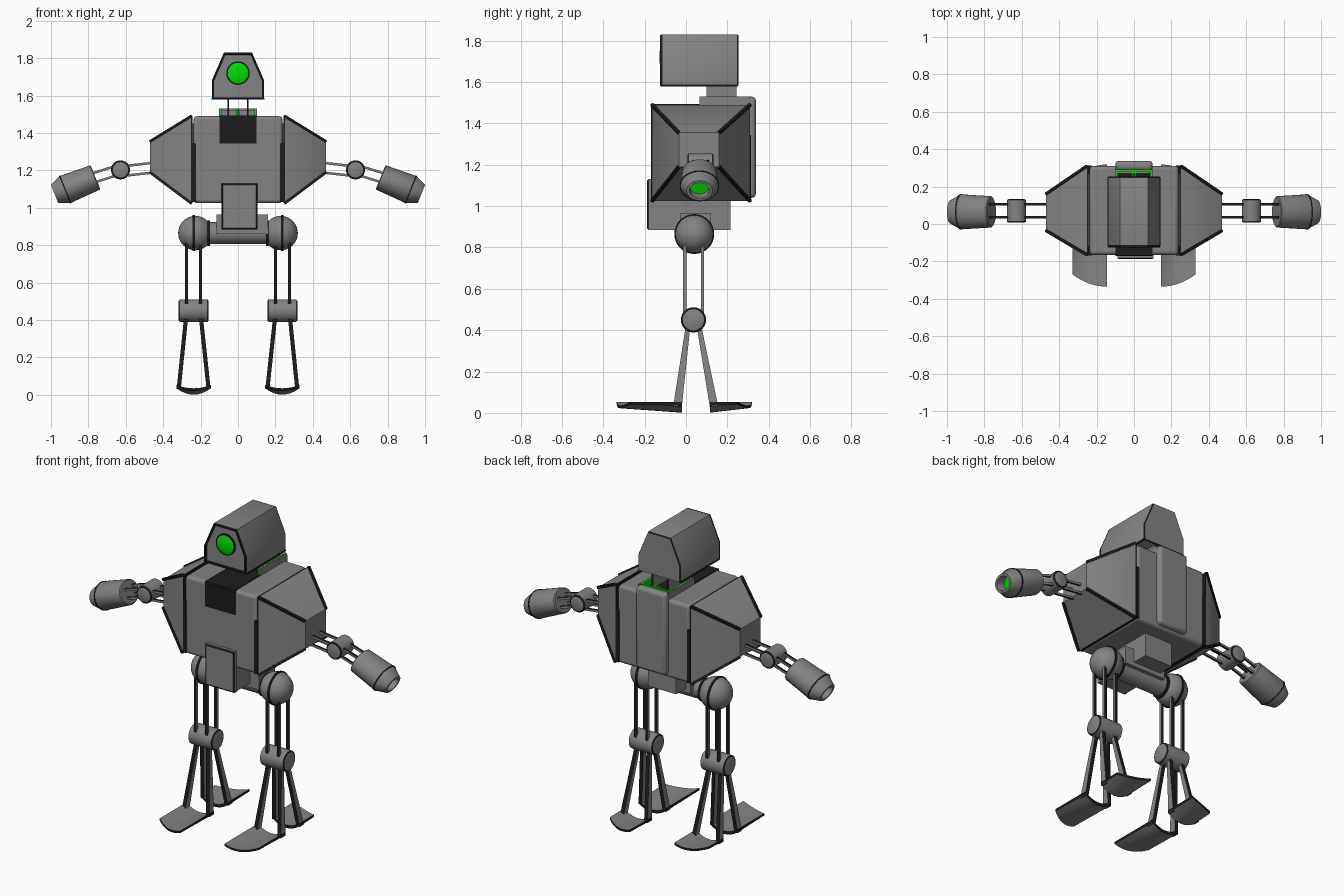
import bpy, bmesh, math
from mathutils import Vector as V

if "Cube" in bpy.data.objects:
    bpy.data.objects.remove(bpy.data.objects["Cube"])


def material(name, rgb):
    m = bpy.data.materials.new(name)
    m.diffuse_color = (*rgb, 1)
    m.use_nodes = True
    m.node_tree.nodes["Principled BSDF"].inputs["Base Color"].default_value = m.diffuse_color
    return m


MATS = [material("steel_grey", (0.23, 0.23, 0.23)),
        material("black_trim", (0.012, 0.012, 0.012)),
        material("green_glow", (0.0, 0.75, 0.0))]
GREY, DARK, GREEN = 0, 1, 2


def finish(name, bm, rule=GREY, bevel=0):
    """Turn a bmesh into an object; rule is a material or a function of the face."""
    bmesh.ops.recalc_face_normals(bm, faces=bm.faces[:])
    bm.normal_update()
    for f in bm.faces:
        f.material_index = rule(f) if callable(rule) else rule
    me = bpy.data.meshes.new(name)
    bm.to_mesh(me)
    bm.free()
    for m in MATS:
        me.materials.append(m)
    ob = bpy.data.objects.new(name, me)
    bpy.context.collection.objects.link(ob)
    if bevel:
        b = ob.modifiers.new("bevel", 'BEVEL')
        b.width, b.segments = bevel, 3
    bpy.ops.object.select_all(action='DESELECT')
    ob.select_set(True)
    bpy.context.view_layer.objects.active = ob
    bpy.ops.object.shade_smooth_by_angle(angle=math.radians(35))
    return ob


def loft(name, rings, rule=GREY, bevel=0):
    """Skin a list of equal-length point rings and cap both ends."""
    bm = bmesh.new()
    vs = [[bm.verts.new(p) for p in r] for r in rings]
    n = len(vs[0])
    for a, b in zip(vs, vs[1:]):
        for i in range(n):
            j = (i + 1) % n
            bm.faces.new((a[i], a[j], b[j], b[i]))
    bm.faces.new(vs[0])
    bm.faces.new(vs[-1])
    return finish(name, bm, rule, bevel)


def box(name, x, y, z, rule=GREY, bevel=0):
    ring = lambda h: [(x[0], y[0], h), (x[1], y[0], h), (x[1], y[1], h), (x[0], y[1], h)]
    return loft(name, [ring(z[0]), ring(z[1])], rule, bevel)


def turned(name, p0, p1, prof, rule=GREY, n=32, stretch=1, phase=0):
    """Turn (distance fraction, radius) pairs around the line p0-p1."""
    p0, p1 = V(p0), V(p1)
    d = (p1 - p0).normalized()
    u = V((0, 1, 0)) if abs(d.y) < 0.9 else V((1, 0, 0))
    u = (u - d * u.dot(d)).normalized()
    w = d.cross(u)
    ang = [2 * math.pi * i / n + phase for i in range(n)]
    return loft(name, [[p0.lerp(p1, t) + u * math.cos(a) * r * stretch + w * math.sin(a) * r
                        for a in ang] for t, r in prof], rule)


def bar(name, p0, p1, width, rule=DARK):
    r = width / math.sqrt(2)
    return turned(name, p0, p1, [(0, r), (1, r)], rule, 4, 1, math.pi / 4)


def ball(name, c, r, rule=GREY):
    bm = bmesh.new()
    bmesh.ops.create_uvsphere(bm, u_segments=32, v_segments=16, radius=r)
    bmesh.ops.translate(bm, vec=c, verts=bm.verts[:])
    return finish(name, bm, rule)


side_grey = lambda f: GREY if abs(f.normal.x) > 0.7 else DARK
front_grey = lambda f: GREY if abs(f.normal.y) > 0.7 else DARK

# Head shell with a recessed, dark-rimmed front
outline = [(-0.14, 1.58), (0.14, 1.58), (0.14, 1.68), (0.075, 1.83), (-0.075, 1.83), (-0.14, 1.68)]


def head_ring(y, k):
    return [(x * k, y, 1.70 + (z - 1.70) * k) for x, z in outline]


def head_rule(f):
    y = f.calc_center_median().y
    return DARK if y < -0.1125 or 0.247 < y < 0.2549 else GREY


loft("head", [head_ring(-0.112, 0.91), head_ring(-0.125, 0.92), head_ring(-0.125, 0.985),
              head_ring(-0.113, 1), head_ring(0.247, 1), head_ring(0.255, 0.97)],
     lambda f: GREY if len(f.verts) > 4 else head_rule(f))
for s in (-1, 1):
    bar("head_bottom_seam", (s * 0.137, -0.12, 1.583), (s * 0.137, 0.25, 1.583), 0.009)
turned("eye_ring", (0, -0.112, 1.72), (0, -0.12, 1.72), [(0, 0.063), (1, 0.063)], DARK)
turned("eye", (0, -0.112, 1.72), (0, -0.129, 1.72),
       [(0, 0.056), (0.5, 0.055), (0.75, 0.043), (0.92, 0.025), (1, 0.004)], GREEN)

# Neck plates
for s in (-1, 1):
    box("neck_plate", (s * 0.052 - 0.005, s * 0.052 + 0.005), (0.10, 0.245), (1.46, 1.59), side_grey)

# Torso with dark collar plates
box("torso", (-0.237, 0.237), (-0.165, 0.31), (1.025, 1.49), GREY, 0.018)
box("collar_front", (-0.1, 0.1), (-0.170, -0.15), (1.345, 1.48), DARK)
box("collar_top", (-0.1, 0.1), (-0.168, 0.27), (1.48, 1.494), DARK)

# Back hump, open channel rails and green channel lines
box("back_hump", (-0.1, 0.1), (0.285, 0.338), (1.04, 1.53), GREY, 0.02)
for s in (-1, 1):
    box("channel_rail", (s * 0.097 - 0.004, s * 0.097 + 0.004), (0.065, 0.31), (1.47, 1.53))
    box("channel_glow", (s * 0.089 - 0.004, s * 0.089 + 0.004), (0.067, 0.285), (1.485, 1.531), GREEN)
    box("channel_middle_glow", (s * 0.008 - 0.004, s * 0.008 + 0.004), (0.255, 0.285), (1.485, 1.53), GREEN)
box("channel_back", (-0.09, 0.09), (0.27, 0.3), (1.48, 1.522))
box("channel_back_glow", (-0.093, 0.093), (0.28, 0.292), (1.522, 1.531),
    lambda f: GREY if f.normal.y < -0.7 else GREEN)

# Pelvis block, front plate with dark chamfer, and hip axle
box("pelvis", (-0.085, 0.1), (-0.17, 0.215), (0.885, 1.04))
plate = lambda y, d: [(-0.088 + d, y, 0.885 + d), (0.105 - d, y, 0.885 + d),
                      (0.105 - d, y, 1.13 - d), (-0.088 + d, y, 1.13 - d)]
loft("front_plate", [plate(-0.16, 0), plate(-0.182, 0), plate(-0.188, 0.008)],
     lambda f: DARK if -0.187 < f.calc_center_median().y < -0.183 else GREY)
box("axle_housing", (-0.115, 0.16), (-0.03, 0.12), (0.86, 0.965))
turned("hip_axle", (-0.2, 0.04, 0.865), (0.2, 0.04, 0.865), [(0, 0.058), (1, 0.058)])


def shoulder(s):
    quad = lambda x, y0, y1, z0, z1: [V((s * x, y, z)) for y, z in ((y0, z0), (y1, z0), (y1, z1), (y0, z1))]
    inner = quad(0.25, -0.165, 0.31, 1.025, 1.49)
    outer = quad(0.47, -0.035, 0.16, 1.19, 1.355)
    loft("shoulder", [quad(0.244, -0.165, 0.31, 1.025, 1.49), inner, outer],
         lambda f: DARK if abs(f.calc_center_median().x) < 0.249 else GREY)
    # Dark seams on the shoulder edges
    for a, b in zip(inner, outer):
        bar("shoulder_seam", a, b, 0.015)
    box("shoulder_gasket", sorted((s * 0.225, s * 0.247)), (-0.169, 0.314), (1.03, 1.345), DARK)
    box("shoulder_joint", sorted((s * 0.2, s * 0.26)), (-0.12, 0.27), (1.07, 1.45))


def arm(s):
    # Upper and lower arm rods
    for y in (0.035, 0.105):
        for dz in (-0.026, 0.026):
            bar("upper_arm_rod", (s * 0.45, y, 1.215 + dz), (s * 0.63, y, 1.195 + dz), 0.013, front_grey)
            bar("forearm_rod", (s * 0.63, y, 1.205 + dz), (s * 0.79, y, 1.155 + dz), 0.013, front_grey)
    # Elbow with dark rims
    turned("elbow", (s * 0.628, 0.007, 1.203), (s * 0.628, 0.133, 1.203),
           [(0, 0.041), (0.04, 0.051), (0.96, 0.051), (1, 0.041)],
           lambda f: DARK if len(f.verts) == 4 and abs(f.normal.y) > 0.3 else GREY)
    # Hand barrel with a hollow glowing muzzle
    base, tip = V((s * 0.762, 0.065, 1.163)), V((s * 0.981, 0.065, 1.075))
    turned("hand", base, tip, [(0, 0.065), (0.02, 0.07), (0.74, 0.078), (1, 0.052),
                               (1, 0.040), (0.78, 0.038)],
           lambda f: GREEN if len(f.verts) > 4 and abs(f.calc_center_median().x) > 0.9 else GREY,
           stretch=1.2)
    turned("hand_band", base, tip, [(0.725, 0.06), (0.725, 0.0795), (0.755, 0.0795), (0.755, 0.06)],
           DARK, stretch=1.2)


def foot(s, y0, y_in, y_out, name):
    """Thin curved sheet, longer on its inner edge, with dark rims."""
    rings = []
    for k in range(7):
        t = k / 6
        top, low = [], []
        for i in range(9):
            u = i / 4 - 1
            end = y_in + (y_out - y_in) * ((u + 1) / 2) ** 2
            y = y0 + (end - y0) * t
            z = 0.012 + 0.016 * t + (0.034 - 0.016 * t) * u * u
            x = s * (0.237 + u * 0.092)
            top.append((x, y, z + 0.007))
            low.append((x, y, z - 0.011 * (1 - 0.5 * t)))
        rings.append(top + low[::-1])
    loft(name, rings, lambda f: GREY if abs(f.normal.z) > 0.4 else DARK)


def leg(s):
    # Hip ball with dark bands
    ball("hip_ball", (s * 0.228, 0.04, 0.865), 0.092)
    for x, r in ((0.237, 0.0965), (0.157, 0.068)):
        turned("hip_band", (s * (x - 0.006), 0.04, 0.865), (s * (x + 0.006), 0.04, 0.865),
               [(0, r), (1, r)], DARK)
    # Thigh rods and knee
    for x in (0.2, 0.275):
        for y in (-0.006, 0.08):
            bar("thigh_rod", (s * x, y, 0.86), (s * x, y, 0.46), 0.016, side_grey)
    turned("knee", (s * 0.157, 0.036, 0.45), (s * 0.317, 0.036, 0.45),
           [(0, 0.051), (0.03, 0.059), (0.15, 0.061), (0.85, 0.061), (0.97, 0.059), (1, 0.051)],
           lambda f: DARK if len(f.verts) == 4 and abs(f.normal.x) > 0.3 else GREY)
    # Splayed shins that widen downwards, two for each foot
    for ya, yb, ba, bb in ((0.0, 0.022, -0.062, -0.02), (0.05, 0.072, 0.115, 0.156)):
        for xt, xb in ((0.2, 0.157), (0.276, 0.317)):
            ring = lambda x, a, b, z: [(s * (x - 0.011), a, z), (s * (x + 0.011), a, z),
                                       (s * (x + 0.011), b, z), (s * (x - 0.011), b, z)]
            loft("shin", [ring(xt, ya, yb, 0.43), ring(xb, ba, bb, 0.03)], side_grey)
    foot(s, -0.02, -0.335, -0.27, "front_foot")
    foot(s, 0.115, 0.318, 0.25, "rear_foot")


for side in (-1, 1):
    shoulder(side)
    arm(side)
    leg(side)
